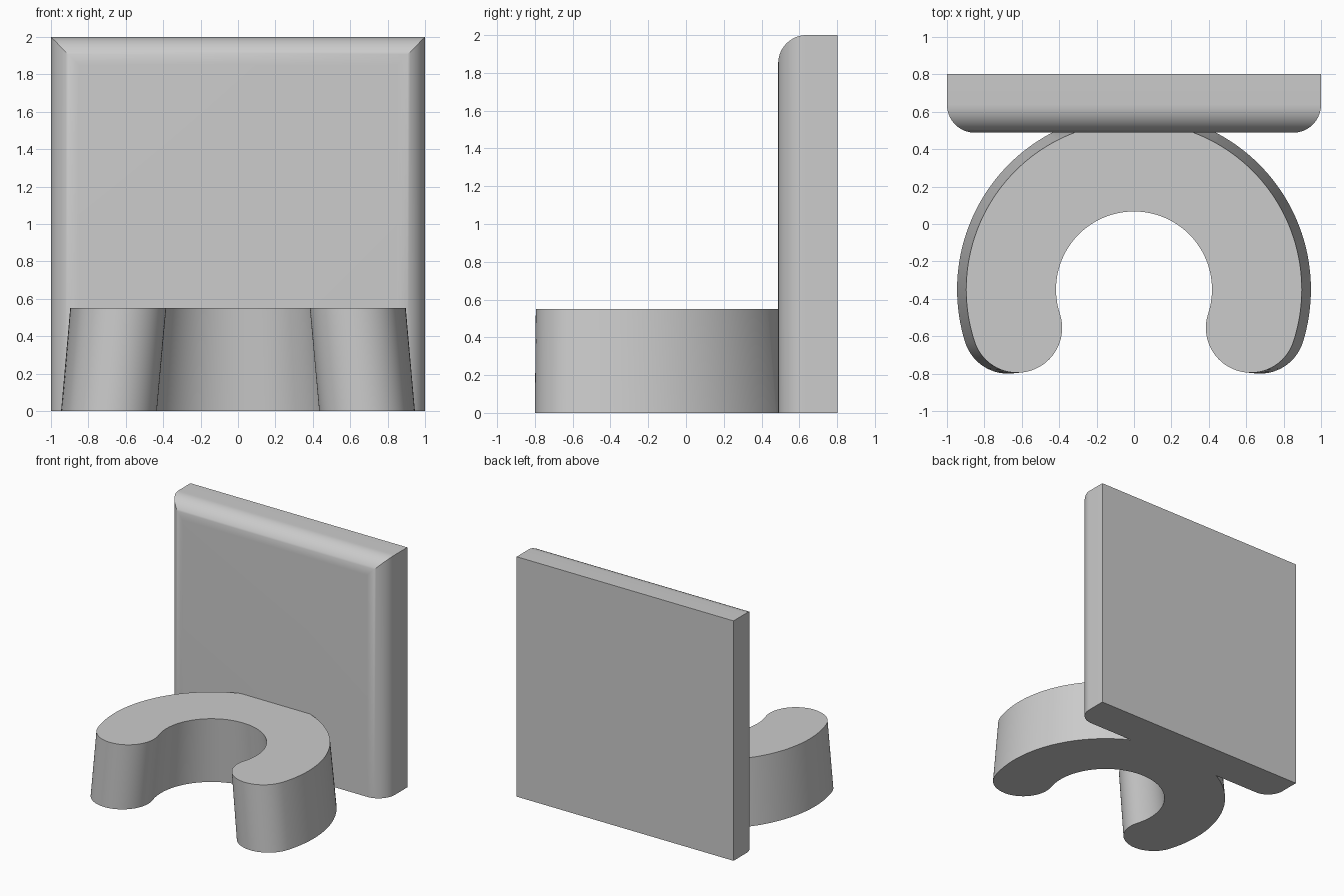
import bpy, bmesh
from math import sin, cos, pi, radians

if "Cube" in bpy.data.objects:
    bpy.data.objects.remove(bpy.data.objects["Cube"], do_unlink=True)

grey = bpy.data.materials.new("plain grey")
grey.use_nodes = True
COLOUR = (0.6, 0.6, 0.6, 1)
grey.diffuse_color = COLOUR
grey.node_tree.nodes["Principled BSDF"].inputs["Base Color"].default_value = COLOUR

FRONT, BACK = 0.488, 0.802      # depth of the back plate
ROUND = 0.15                    # radius of its front edges


def loft(bm, rings):
    """Skin closed rings with equal point counts and cap both ends."""
    loops = [[bm.verts.new(p) for p in ring] for ring in rings]
    n = len(loops[0])
    for a, b in zip(loops, loops[1:]):
        for i in range(n):
            j = (i + 1) % n
            bm.faces.new((a[i], a[j], b[j], b[i]))
    bm.faces.new(loops[0])
    bm.faces.new(loops[-1])


def finish(bm, name):
    bmesh.ops.recalc_face_normals(bm, faces=bm.faces)
    mesh = bpy.data.meshes.new(name)
    bm.to_mesh(mesh)
    bm.free()
    mesh.materials.append(grey)
    obj = bpy.data.objects.new(name, mesh)
    bpy.context.collection.objects.link(obj)
    bpy.ops.object.select_all(action='DESELECT')
    obj.select_set(True)
    bpy.context.view_layer.objects.active = obj
    bpy.ops.object.shade_smooth_by_angle(angle=radians(30))


def plate_ring(y, inset):
    x, top = 1 - inset, 2 - inset
    return [(-x, y, 0), (x, y, 0), (x, y, top), (-x, y, top)]


def cradle_ring(z, radius, dip):
    """Thick arc with round ends; dip is the angle its ends pass below level."""
    half, cy, steps = 0.24, -0.35, 96
    pts = []

    def arc(cx, cy, r, start, end, count):
        for i in range(count):
            a = start + (end - start) * i / count
            pts.append((cx + r * cos(a), cy + r * sin(a), z))

    left, right = pi + dip, -dip
    arc(0, cy, radius + half, right, left, steps)
    arc(radius * cos(left), cy + radius * sin(left), half, left, left + pi, 32)
    arc(0, cy, radius - half, left, right, steps)
    arc(radius * cos(right), cy + radius * sin(right), half, right + pi, right + 2 * pi, 32)
    # the last cap runs through the underside of the tip
    return pts


# Back plate: rounded, mitred front edges on the sides and top
bm = bmesh.new()
rings = []
for i in range(17):
    a = pi / 2 * i / 16
    rings.append(plate_ring(FRONT + ROUND * (1 - cos(a)), ROUND * (1 - sin(a))))
rings.append(plate_ring(BACK, 0))
loft(bm, rings)
finish(bm, "back_plate")

# Cradle: flares outward at the bottom, trimmed flat against the plate
bm = bmesh.new()
loft(bm, [cradle_ring(0, 0.706, radians(17.3)),
          cradle_ring(0.55, 0.657, radians(18.2))])
cut = bmesh.ops.bisect_plane(bm, geom=bm.verts[:] + bm.edges[:] + bm.faces[:],
                             plane_co=(0, FRONT, 0), plane_no=(0, 1, 0),
                             clear_outer=True)
rim = [e for e in cut["geom_cut"] if isinstance(e, bmesh.types.BMEdge)]
bmesh.ops.contextual_create(bm, geom=rim)
finish(bm, "cradle")
